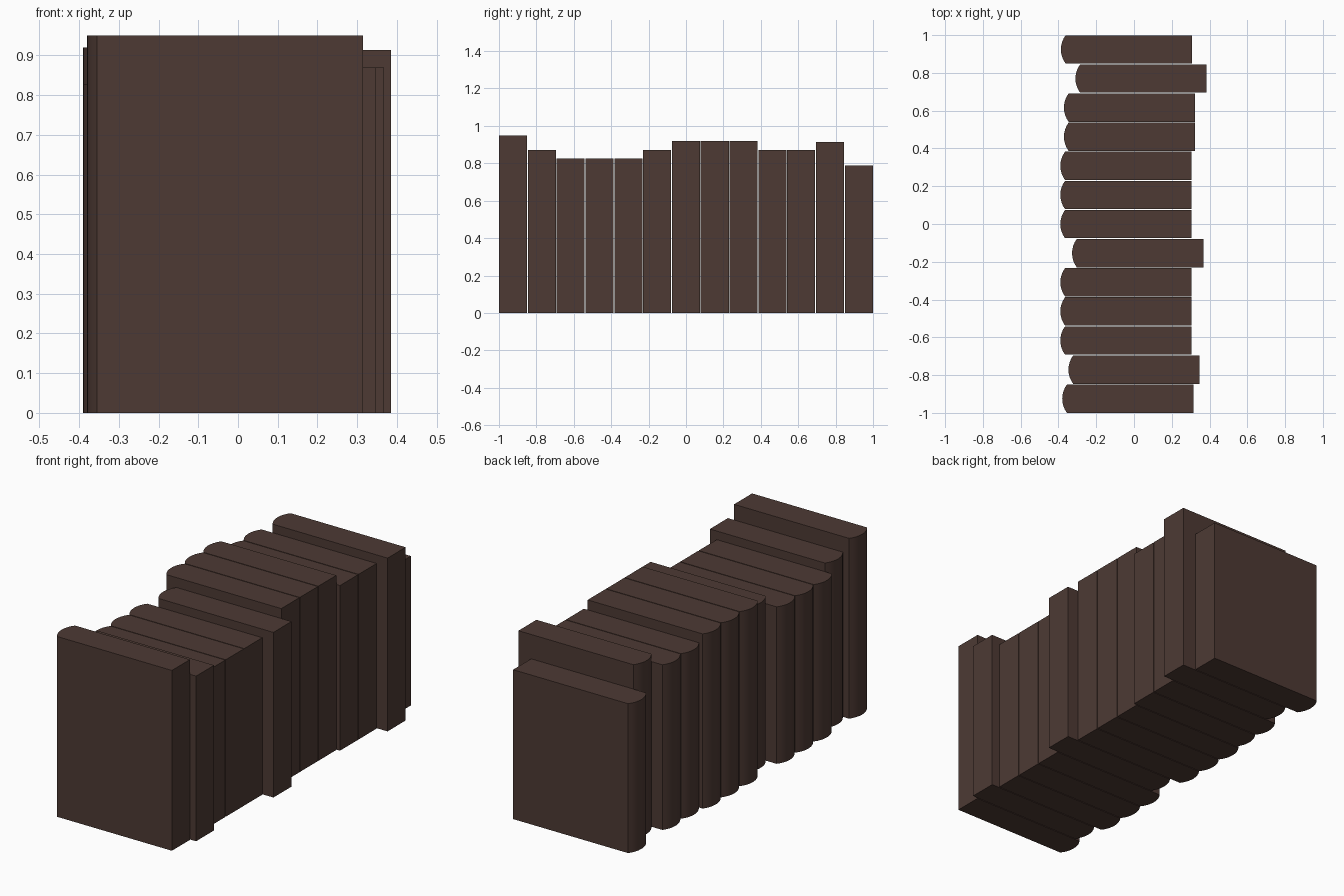
import bpy, bmesh, math

if "Cube" in bpy.data.objects:
    bpy.data.objects.remove(bpy.data.objects["Cube"])

# One dark brown for every book
brown = bpy.data.materials.new("dark brown")
brown.diffuse_color = (0.075, 0.042, 0.034, 1)
brown.use_nodes = True
brown.node_tree.nodes["Principled BSDF"].inputs["Base Color"].default_value = brown.diffuse_color

THICK, PITCH, LENGTH, BULGE, SEGS = 0.150, 0.1541, 0.695, 0.025, 8

# (spine x, height) for each book, from front to back
books = [(-0.38, 0.95), (-0.347, 0.87), (-0.39, 0.827), (-0.39, 0.827),
         (-0.39, 0.827), (-0.328, 0.87), (-0.39, 0.92), (-0.39, 0.92),
         (-0.39, 0.92), (-0.371, 0.87), (-0.371, 0.87), (-0.31, 0.913),
         (-0.387, 0.787)]


def book(name, x, y, height):
    """Closed book: a slab with a rounded spine on the -x side."""
    half = THICK / 2
    radius = (half * half + BULGE * BULGE) / (2 * BULGE)
    sweep = math.asin(half / radius)
    outline = [(x + LENGTH, y - half), (x + LENGTH, y + half)]
    for i in range(SEGS + 1):
        a = sweep * (1 - 2 * i / SEGS)
        outline.append((x + radius * (1 - math.cos(a)), y + radius * math.sin(a)))
    bm = bmesh.new()
    base = bm.faces.new([bm.verts.new((px, py, 0)) for px, py in outline])
    top = bmesh.ops.extrude_face_region(bm, geom=[base])["geom"]
    bmesh.ops.translate(bm, vec=(0, 0, height),
                        verts=[v for v in top if isinstance(v, bmesh.types.BMVert)])
    bmesh.ops.recalc_face_normals(bm, faces=bm.faces)
    mesh = bpy.data.meshes.new(name)
    bm.to_mesh(mesh)
    bm.free()
    mesh.materials.append(brown)
    obj = bpy.data.objects.new(name, mesh)
    bpy.context.collection.objects.link(obj)
    return obj


# Row of books along y
for i, (x, height) in enumerate(books):
    obj = book(f"book_{i + 1}", x, -1 + THICK / 2 + i * PITCH, height)
    bpy.ops.object.select_all(action='DESELECT')
    obj.select_set(True)
    bpy.context.view_layer.objects.active = obj
    bpy.ops.object.shade_smooth_by_angle(angle=math.radians(25))
